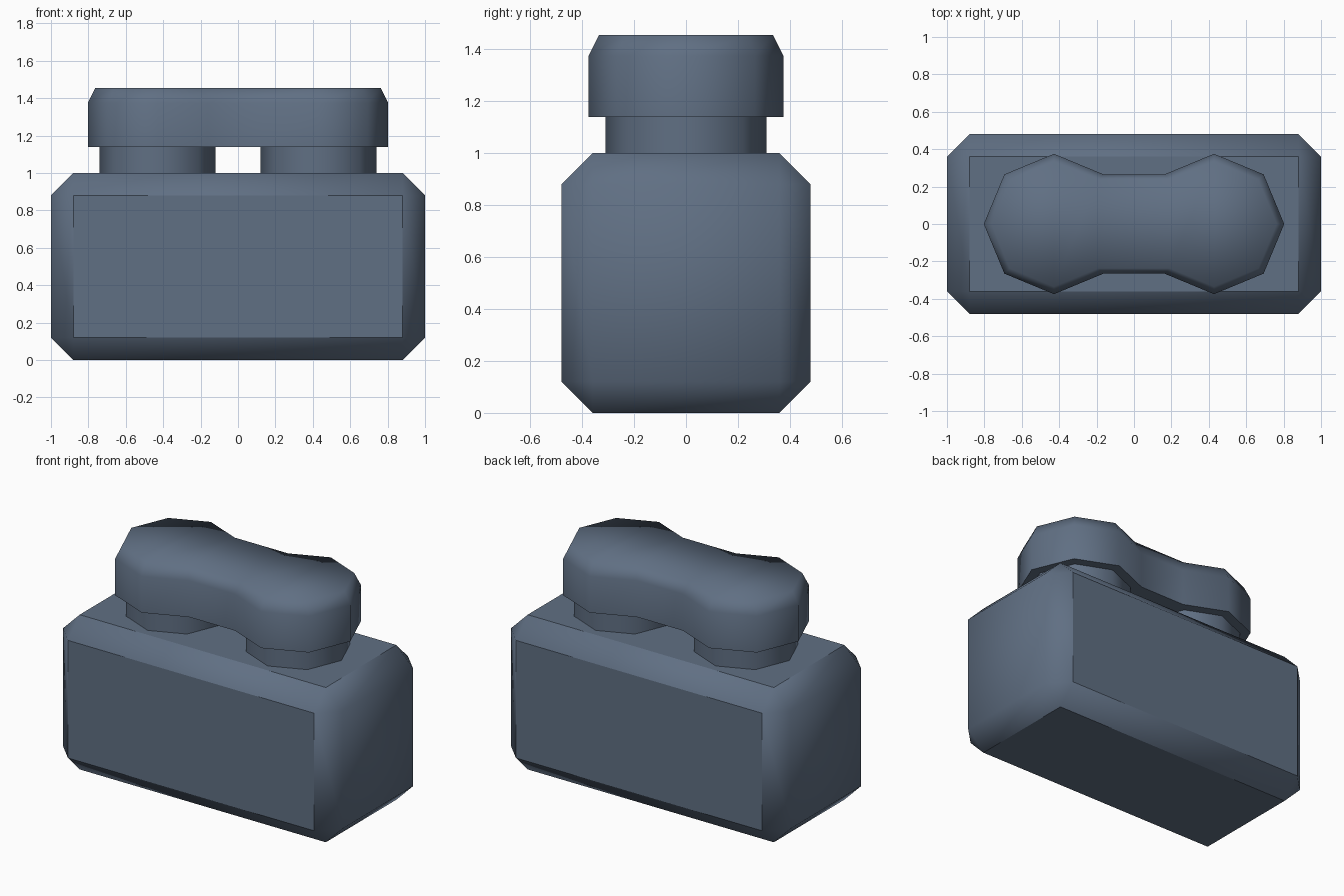
import bpy, bmesh
from math import cos, sin, pi, radians

if "Cube" in bpy.data.objects:
    bpy.data.objects.remove(bpy.data.objects["Cube"])

CX = 0.428  # offset of the two round lobes from the centre

slate = bpy.data.materials.new("slate")
slate.diffuse_color = (0.117, 0.16, 0.228, 1)
slate.use_nodes = True
slate.node_tree.nodes["Principled BSDF"].inputs["Base Color"].default_value = slate.diffuse_color


def finish(name, bm, angle):
    bmesh.ops.recalc_face_normals(bm, faces=bm.faces)
    mesh = bpy.data.meshes.new(name)
    bm.to_mesh(mesh)
    bm.free()
    mesh.materials.append(slate)
    ob = bpy.data.objects.new(name, mesh)
    bpy.context.collection.objects.link(ob)
    bpy.ops.object.select_all(action='DESELECT')
    bpy.context.view_layer.objects.active = ob
    ob.select_set(True)
    bpy.ops.object.shade_smooth_by_angle(angle=radians(angle))
    return ob


def loft(name, rings, angle, lids=None):
    """Closed solid through matching outlines, given as (points, z)."""
    bm = bmesh.new()
    loops = [[bm.verts.new((x, y, z)) for x, y in pts] for pts, z in rings]
    n = len(loops[0])
    for a, b in zip(loops, loops[1:]):
        for i in range(n):
            j = (i + 1) % n
            bm.faces.new((a[i], a[j], b[j], b[i]))
    for ring in (loops[0], loops[-1]):
        for lid in lids or [range(n)]:
            bm.faces.new([ring[i] for i in lid])
    return finish(name, bm, angle)


def arc(cx, r, first, last):
    return [(cx + r * cos(i * pi / 4), r * sin(i * pi / 4)) for i in range(first, last + 1)]


def peanut(r):
    return arc(CX, r, -3, 3) + arc(-CX, r, 1, 7)


# chamfered body
bm = bmesh.new()
bmesh.ops.create_cube(bm, size=1)
for v in bm.verts:
    v.co = (v.co.x * 2, v.co.y * 0.96, v.co.z + 0.5)
bmesh.ops.bevel(bm, geom=bm.edges[:], offset=0.12, offset_type='OFFSET',
                segments=1, profile=0.5, affect='EDGES')
body = finish("body", bm, 60)
# front, back, top and bottom panels stay flat, the ends blend into the chamfers
for p in body.data.polygons:
    if max(abs(p.normal.y), abs(p.normal.z)) > 0.99:
        p.use_smooth = False

# two octagonal necks
for side, s in (("left", -1), ("right", 1)):
    ring = arc(s * 0.43, 0.31, 0, 7)
    loft(side + "_neck", [(ring, 0.98), (ring, 1.16)], 60)

# double-lobed cap with a chamfered top, its lids split into symmetric strips
strips = [(13, 0, 6, 7)]
for o in (0, 7):
    strips += [(o, o + 1, o + 5, o + 6), (o + 1, o + 2, o + 4, o + 5), (o + 2, o + 3, o + 4)]
loft("cap", [(peanut(0.375), 1.14), (peanut(0.375), 1.375), (peanut(0.335), 1.455)], 80, strips)
